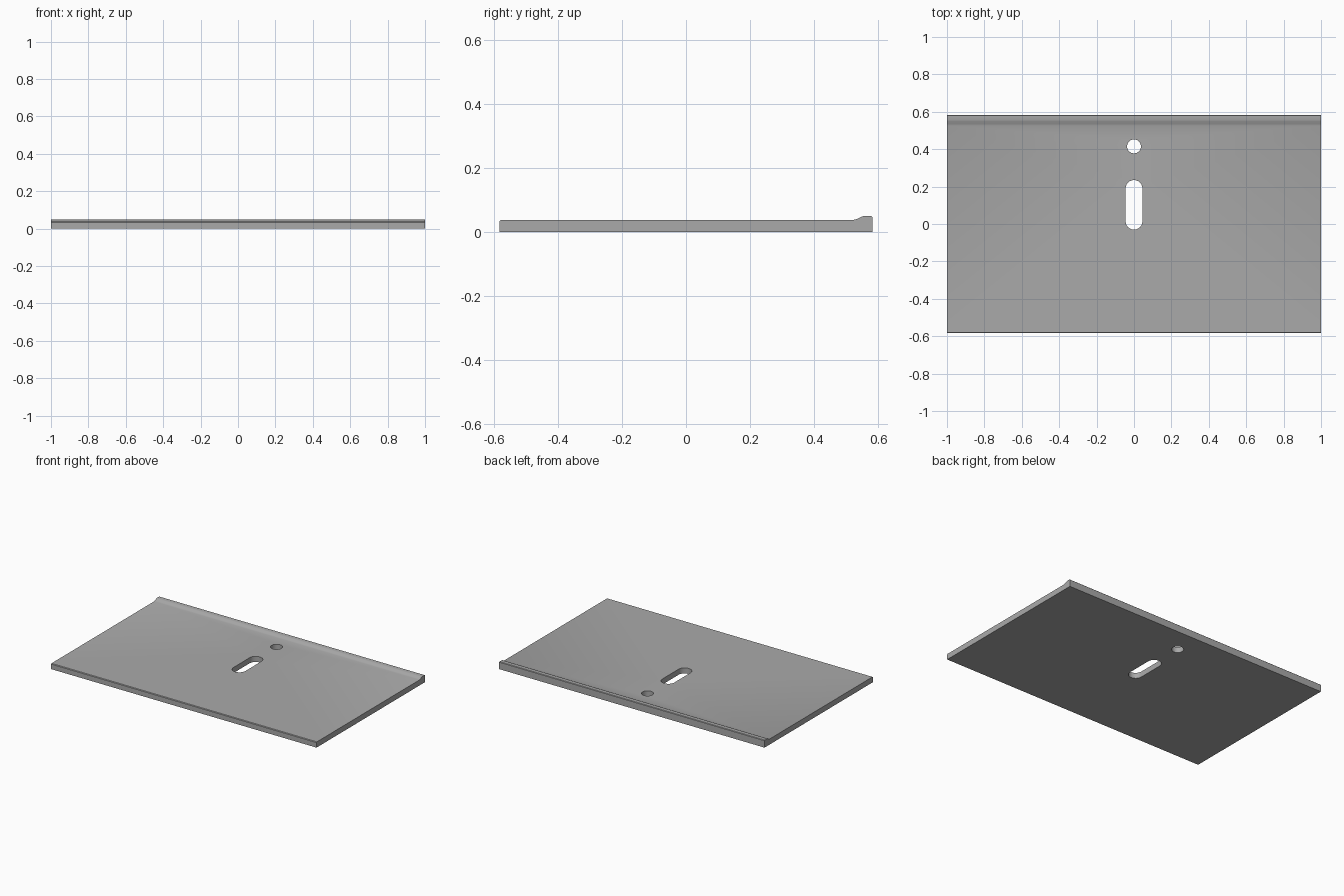
import bpy, bmesh, math

if "Cube" in bpy.data.objects:
    bpy.data.objects.remove(bpy.data.objects["Cube"])

W, D, T, LIP = 1.0, 0.583, 0.038, 0.05

mat = bpy.data.materials.new("plain_grey")
mat.diffuse_color = (0.40, 0.40, 0.40, 1)
mat.use_nodes = True
mat.node_tree.nodes["Principled BSDF"].inputs["Base Color"].default_value = mat.diffuse_color


def prism(name, outline, extrude):
    """Closed outline of 3D points, extruded along a vector."""
    bm = bmesh.new()
    face = bm.faces.new([bm.verts.new(p) for p in outline])
    res = bmesh.ops.extrude_face_region(bm, geom=[face])
    moved = [g for g in res["geom"] if isinstance(g, bmesh.types.BMVert)]
    bmesh.ops.translate(bm, verts=moved, vec=extrude)
    bmesh.ops.recalc_face_normals(bm, faces=bm.faces)
    me = bpy.data.meshes.new(name)
    bm.to_mesh(me)
    bm.free()
    ob = bpy.data.objects.new(name, me)
    bpy.context.collection.objects.link(ob)
    me.materials.append(mat)
    return ob


def slot(name, r, y0, y1, n=12):
    """Cutter with two half-round ends centred at y0 and y1."""
    pts = []
    for cy, start in ((y1, 0), (y0, math.pi)):
        for i in range(n + 1):
            a = start + math.pi * i / n
            pts.append((r * math.cos(a), cy + r * math.sin(a), -0.1))
    return prism(name, pts, (0, 0, 0.3))


# Plate with a raised lip along the back edge and slightly eased edges
profile = [(-D, 0), (D, 0), (D, LIP - 0.003), (D - 0.003, LIP),
           (0.557, LIP), (0.549, LIP - 0.002), (0.535, T + 0.003),
           (0.525, T), (-D + 0.004, T), (-D, T - 0.004)]
plate = prism("plate", [(-W, y, z) for y, z in profile], (2 * W, 0, 0))

# Long slot and round hole cut through the plate
cutters = [slot("slot_cutter", 0.045, 0.015, 0.19),
           slot("hole_cutter", 0.037, 0.4145, 0.4155)]
bpy.context.view_layer.objects.active = plate
plate.select_set(True)
for c in cutters:
    mod = plate.modifiers.new(c.name, "BOOLEAN")
    mod.operation = "DIFFERENCE"
    mod.solver = "EXACT"
    mod.object = c
    bpy.ops.object.modifier_apply(modifier=mod.name)
for c in cutters:
    bpy.data.objects.remove(c)

bpy.ops.object.shade_smooth_by_angle(angle=math.radians(30))
